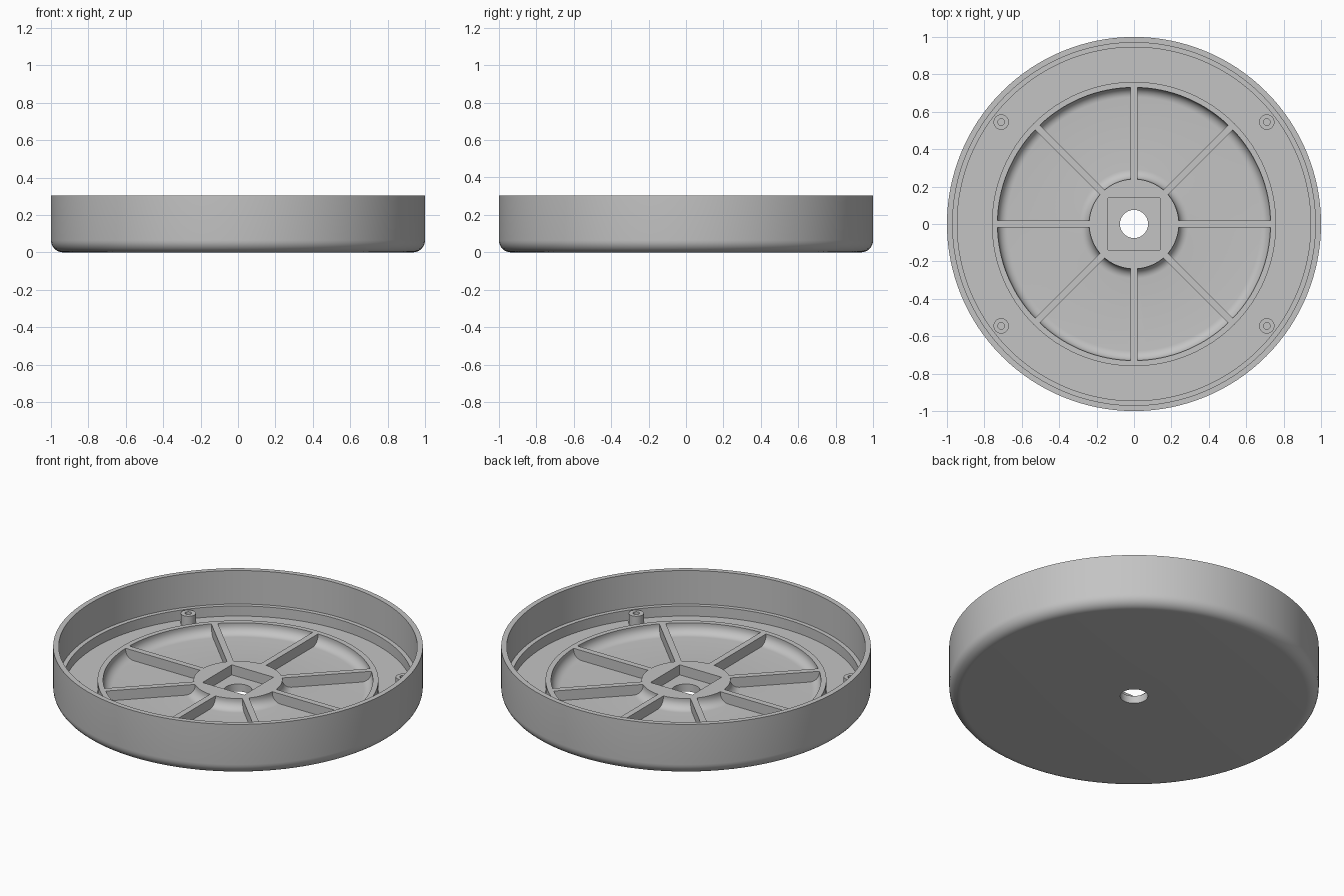
import bpy, bmesh, math
from mathutils import Matrix, Vector

if "Cube" in bpy.data.objects:
    bpy.data.objects.remove(bpy.data.objects["Cube"], do_unlink=True)

FLOOR, STEP, TOP = 0.045, 0.105, 0.305   # main levels
RING_IN, HUB = 0.73, 0.24                # pocket limits
FILLET = 0.052

grey = bpy.data.materials.new("plain grey")
grey.use_nodes = True
colour = (0.55, 0.55, 0.55, 1)
grey.diffuse_color = colour
grey.node_tree.nodes["Principled BSDF"].inputs["Base Color"].default_value = colour


def finish(name, bm):
    bmesh.ops.recalc_face_normals(bm, faces=bm.faces)
    mesh = bpy.data.meshes.new(name)
    bm.to_mesh(mesh)
    bm.free()
    mesh.materials.append(grey)
    obj = bpy.data.objects.new(name, mesh)
    bpy.context.collection.objects.link(obj)
    return obj


def lathe(name, profile, segments):
    """Revolve a closed (radius, z) profile about z."""
    bm = bmesh.new()
    verts = [bm.verts.new((r, 0, z)) for r, z in profile]
    edges = [bm.edges.new((a, b)) for a, b in zip(verts, verts[1:] + verts[:1])]
    bmesh.ops.spin(bm, geom=verts + edges, axis=(0, 0, 1), cent=(0, 0, 0),
                   angle=2 * math.pi, steps=segments)
    bmesh.ops.remove_doubles(bm, verts=bm.verts, dist=1e-5)
    return finish(name, bm)


def box(name, low, high, turn=0):
    bm = bmesh.new()
    low, high = Vector(low), Vector(high)
    bmesh.ops.create_cube(bm, size=1)
    bmesh.ops.scale(bm, vec=high - low, verts=bm.verts)
    bmesh.ops.translate(bm, vec=(low + high) / 2, verts=bm.verts)
    bmesh.ops.rotate(bm, matrix=Matrix.Rotation(turn, 3, "Z"), verts=bm.verts)
    return finish(name, bm)


def arc(r, z, radius, start, end, steps=8):
    angles = [math.radians(start + (end - start) * i / steps) for i in range(steps + 1)]
    return [(r + radius * math.cos(a), z + radius * math.sin(a)) for a in angles]


def combine(target, tool, operation):
    mod = target.modifiers.new(operation, "BOOLEAN")
    mod.operation, mod.solver, mod.object = operation, "EXACT", tool
    bpy.context.view_layer.objects.active = target
    bpy.ops.object.modifier_apply(modifier=mod.name)
    bpy.data.objects.remove(tool, do_unlink=True)


def smooth(obj):
    bpy.ops.object.select_all(action="DESELECT")
    obj.select_set(True)
    bpy.context.view_layer.objects.active = obj
    bpy.ops.object.shade_smooth_by_angle(angle=math.radians(30))


# Dish: rounded outer wall, inner ledge, raised ring, filleted pocket and hub
profile = [(0.075, 0)]
profile += arc(0.935, 0.065, 0.065, -90, 0)
profile += [(1, TOP), (0.97, TOP), (0.97, STEP), (0.945, STEP), (0.945, FLOOR),
            (0.76, FLOOR), (0.76, STEP), (RING_IN, STEP)]
profile += arc(RING_IN - FILLET, FLOOR + FILLET, FILLET, 0, -90)
profile += arc(HUB + FILLET, FLOOR + FILLET, FILLET, 270, 180)
profile += [(HUB, STEP), (0.075, STEP)]
dish = lathe("dish", profile, 128)

# Square recess in the hub
combine(dish, box("recess_cutter", (-0.138, -0.138, FLOOR), (0.138, 0.138, 0.2)), "DIFFERENCE")

# Eight spokes between hub and ring
for i in range(8):
    spoke = box("spoke", (HUB - 0.01, -0.018, FLOOR - 0.01),
                (RING_IN + 0.01, 0.018, STEP), i * math.pi / 4)
    combine(dish, spoke, "UNION")
smooth(dish)

# Four hollow screw bosses
for x in (-0.71, 0.71):
    for y in (-0.545, 0.545):
        side = ("left" if x > 0 else "right") + ("_back" if y > 0 else "_front")
        boss = lathe("screw_boss_" + side, [(0.018, FLOOR), (0.041, FLOOR),
                                            (0.041, STEP), (0.018, STEP)], 32)
        boss.location = (x, y, 0)
        smooth(boss)
